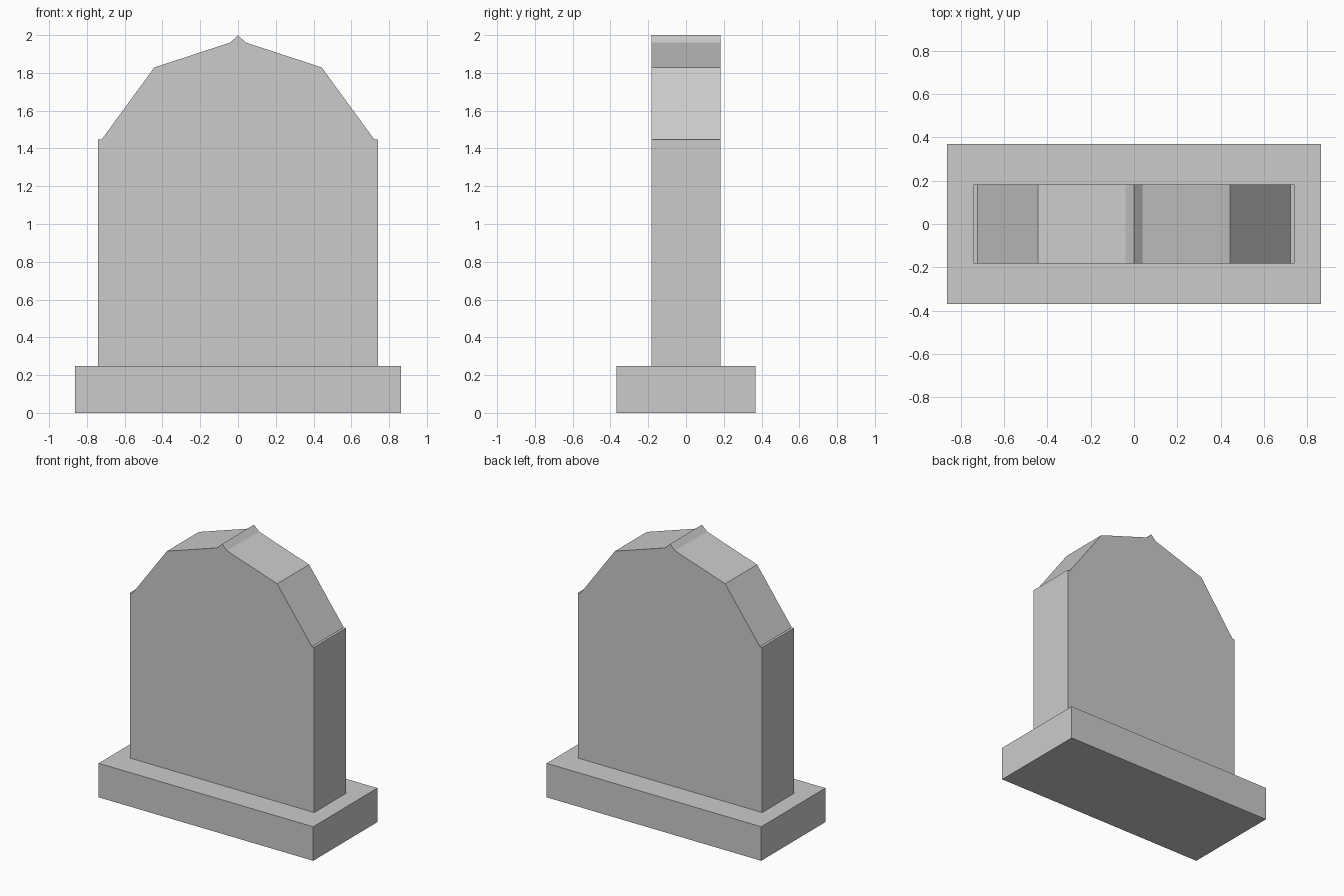
import bpy, bmesh

if "Cube" in bpy.data.objects:
    bpy.data.objects.remove(bpy.data.objects["Cube"])


def extrude_profile(name, profile, half_depth):
    """Extrude an x-z outline symmetrically along y."""
    bm = bmesh.new()
    face = bm.faces.new([bm.verts.new((x, -half_depth, z)) for x, z in profile])
    ext = bmesh.ops.extrude_face_region(bm, geom=[face])
    moved = [g for g in ext["geom"] if isinstance(g, bmesh.types.BMVert)]
    bmesh.ops.translate(bm, verts=moved, vec=(0, 2 * half_depth, 0))
    bmesh.ops.recalc_face_normals(bm, faces=bm.faces)
    mesh = bpy.data.meshes.new(name)
    bm.to_mesh(mesh)
    bm.free()
    obj = bpy.data.objects.new(name, mesh)
    bpy.context.collection.objects.link(obj)
    return obj


def mirrored(right_side, apex=()):
    """Close a right-hand half outline with its mirror image."""
    return right_side + list(apex) + [(-x, z) for x, z in reversed(right_side)]


# Plinth
extrude_profile("plinth", mirrored([(0.862, 0), (0.862, 0.247)]), 0.368)

# Upright slab with small shoulders, faceted arch and pointed ridge
half = [(0.74, 0.247), (0.74, 1.447), (0.722, 1.447), (0.443, 1.829), (0.04, 1.961)]
extrude_profile("headstone_slab", mirrored(half, [(0, 2.0)]), 0.183)
